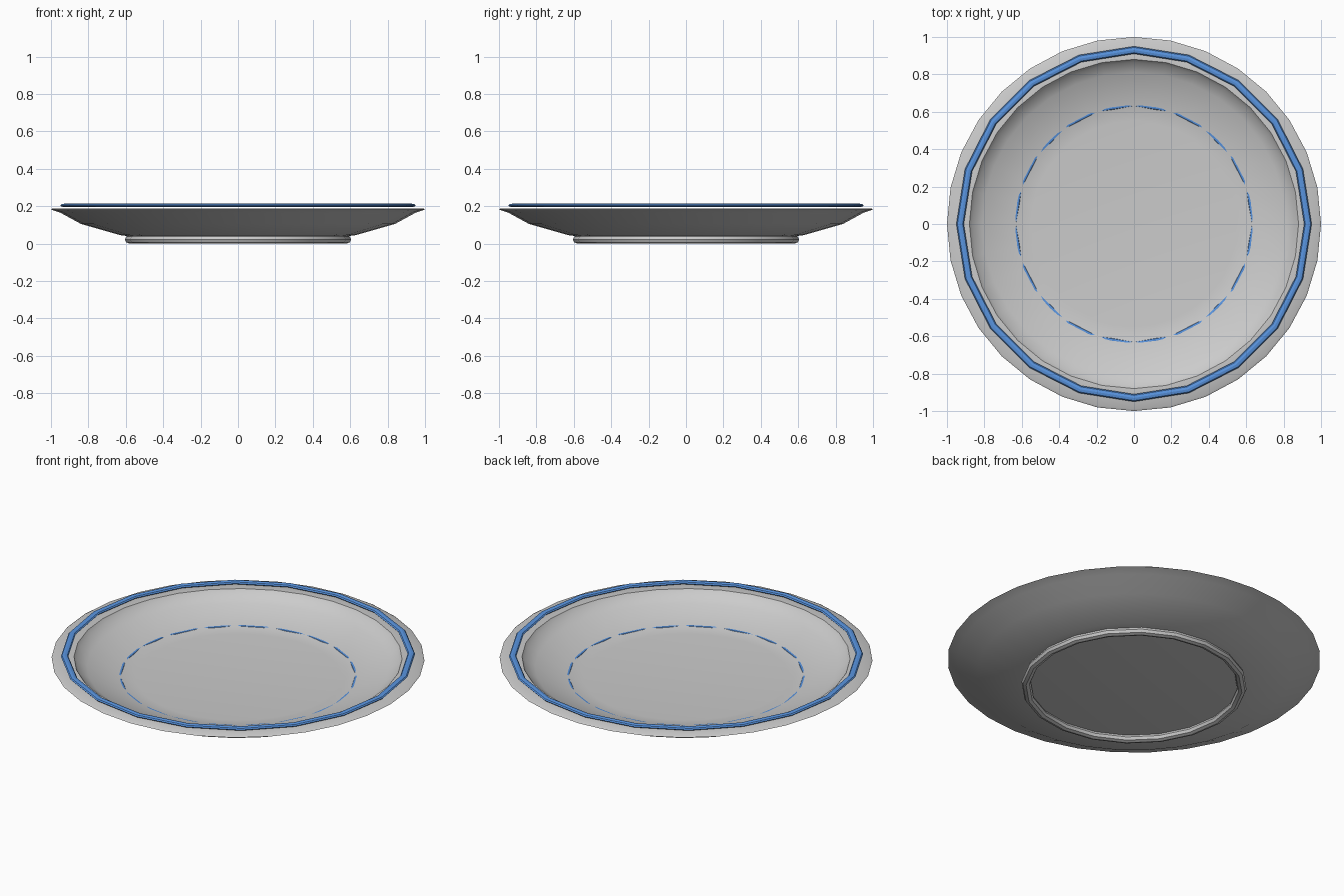
import bpy, bmesh
from math import sin, cos, tau, radians

if "Cube" in bpy.data.objects:
    bpy.data.objects.remove(bpy.data.objects["Cube"])


def finish(obj, color=None):
    if color:
        mat = bpy.data.materials.new(obj.name + "_colour")
        mat.diffuse_color = color
        mat.use_nodes = True
        mat.node_tree.nodes["Principled BSDF"].inputs["Base Color"].default_value = mat.diffuse_color
        obj.data.materials.append(mat)
    bpy.ops.object.select_all(action='DESELECT')
    obj.select_set(True)
    bpy.context.view_layer.objects.active = obj
    bpy.ops.object.shade_smooth_by_angle(angle=radians(35))


def lathe(name, profile, sides, color=None):
    """Revolve (radius, z) points round z; the ends are capped flat."""
    bm = bmesh.new()
    rings = [[bm.verts.new((r * cos(tau * i / sides), r * sin(tau * i / sides), z))
              for i in range(sides)] for r, z in profile]
    for a, b in zip(rings, rings[1:]):
        for i in range(sides):
            j = (i + 1) % sides
            bm.faces.new((a[i], a[j], b[j], b[i]))
    bm.faces.new(rings[0])
    bm.faces.new(rings[-1])
    bmesh.ops.recalc_face_normals(bm, faces=bm.faces)
    mesh = bpy.data.meshes.new(name)
    bm.to_mesh(mesh)
    bm.free()
    obj = bpy.data.objects.new(name, mesh)
    bpy.context.collection.objects.link(obj)
    finish(obj, color)


def ring(name, radius, tube, z, flatten=1.0, color=None):
    """A 20-sided torus, optionally flattened in height."""
    bpy.ops.mesh.primitive_torus_add(major_radius=radius, minor_radius=tube,
                                     major_segments=20, minor_segments=8,
                                     location=(0, 0, z))
    obj = bpy.context.object
    obj.name = name
    obj.scale.z = flatten
    finish(obj, color)


blue = (0.10, 0.30, 0.75, 1)

# Dish: underside, rim, then the inside of the bowl
lathe("plate_body", [(0.55, 0.035), (0.63, 0.045), (0.84, 0.105), (0.95, 0.165),
                     (1.0, 0.182), (0.99, 0.188), (0.88, 0.188), (0.865, 0.168),
                     (0.81, 0.135), (0.62, 0.081), (0.55, 0.075)], 32)

# Painted bands on the rim and round the well
ring("rim_band", 0.93, 0.02, 0.204, 0.45, blue)
ring("well_band", 0.64, 0.012, 0.080, 0.5, blue)

# Foot ring under the dish
ring("foot_ring", 0.58, 0.025, 0.022, 0.88)
